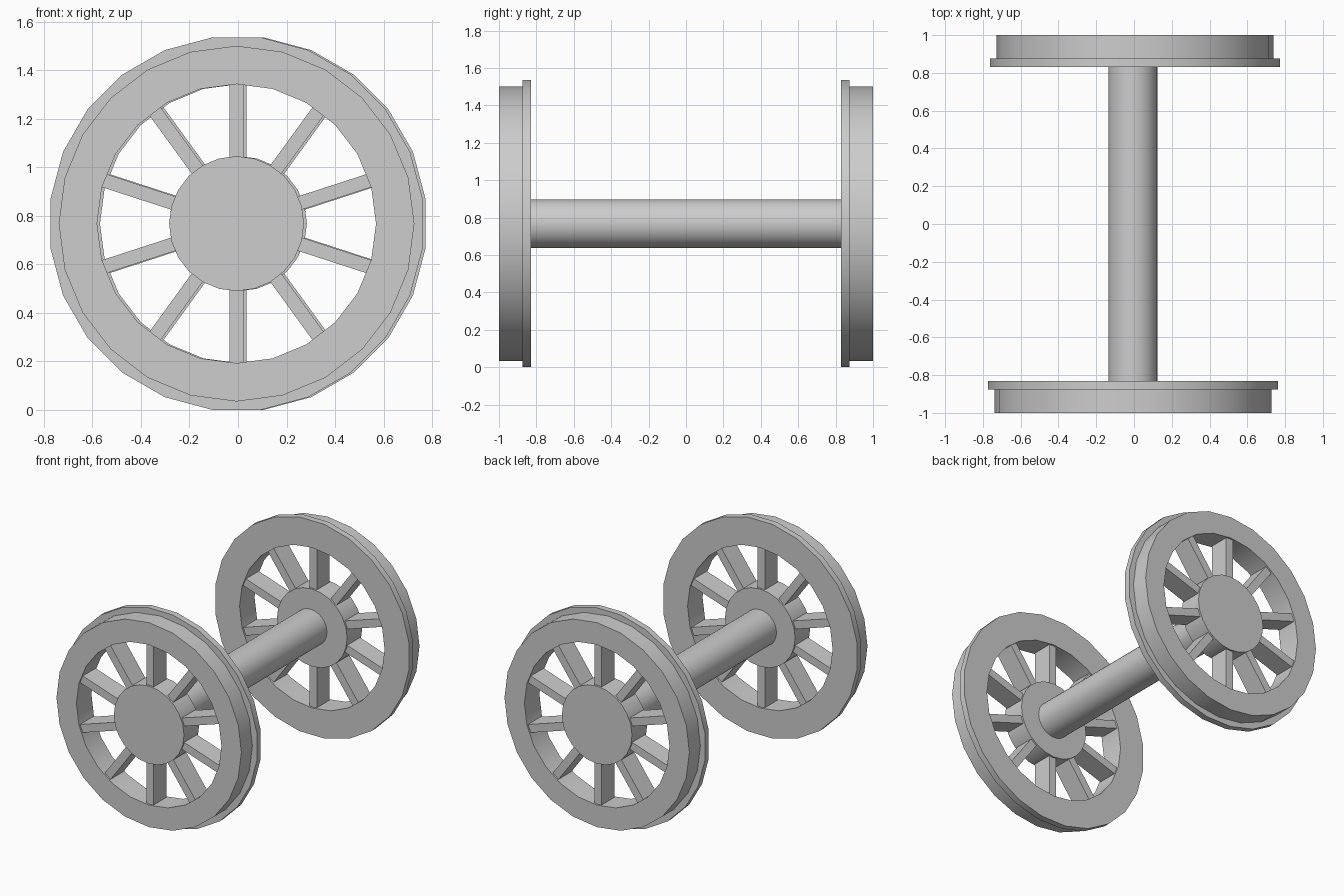
import bpy, bmesh, math
from mathutils import Matrix

if "Cube" in bpy.data.objects:
    bpy.data.objects.remove(bpy.data.objects["Cube"])

CZ = 0.767      # axle height
SIDES = 24
SHIFT = 0.006   # small sideways offset of each wheel

steel = bpy.data.materials.new("light grey steel")
steel.diffuse_color = (0.61, 0.61, 0.61, 1)
steel.use_nodes = True
steel.node_tree.nodes["Principled BSDF"].inputs["Base Color"].default_value = steel.diffuse_color


def finish(name, bm, matrix):
    bm.transform(matrix)
    bmesh.ops.recalc_face_normals(bm, faces=bm.faces)
    mesh = bpy.data.meshes.new(name)
    bm.to_mesh(mesh)
    bm.free()
    mesh.materials.append(steel)
    obj = bpy.data.objects.new(name, mesh)
    bpy.context.collection.objects.link(obj)
    bpy.ops.object.select_all(action='DESELECT')
    obj.select_set(True)
    bpy.context.view_layer.objects.active = obj
    bpy.ops.object.shade_smooth_by_angle(angle=math.radians(30))
    return obj


def cylinder(name, radius, y0, y1, sides, matrix):
    bm = bmesh.new()
    bmesh.ops.create_cone(bm, cap_ends=True, segments=sides, radius1=radius,
                          radius2=radius, depth=y1 - y0)
    place = Matrix.Translation((0, (y0 + y1) / 2, 0)) @ Matrix.Rotation(math.pi / 2, 4, 'X')
    return finish(name, bm, matrix @ place)


def rim(name, matrix):
    # closed profile of (radius, y, turn in steps), flange turned half a step
    profile = [(0.575, -1, 0), (0.733, -1, 0), (0.733, -0.875, 0),
               (0.774, -0.875, 0.5), (0.774, -0.83, 0.5), (0.575, -0.83, 0)]
    bm = bmesh.new()
    rings = []
    for r, y, turn in profile:
        angles = [2 * math.pi * (i + turn) / SIDES for i in range(SIDES)]
        rings.append([bm.verts.new((r * math.cos(a), y, r * math.sin(a))) for a in angles])
    for k, a in enumerate(rings):
        b = rings[(k + 1) % len(rings)]
        for i in range(SIDES):
            j = (i + 1) % SIDES
            bm.faces.new((a[i], a[j], b[j], b[i]))
    return finish(name, bm, matrix)


def spokes(name, matrix):
    # ten bars from the hub to the rim
    bm = bmesh.new()
    for i in range(10):
        m = (Matrix.Rotation(math.radians(36 * i), 4, 'Y')
             @ Matrix.Translation((0, -0.915, 0.42))
             @ Matrix.Diagonal((0.057, 0.145, 0.33, 1)))
        bmesh.ops.create_cube(bm, size=1, matrix=m)
    return finish(name, bm, matrix)


# two mirrored wheels, each turned outward
for side, turn in (("front", 0), ("back", math.pi)):
    m = (Matrix.Translation((0, 0, CZ)) @ Matrix.Rotation(turn, 4, 'Z')
         @ Matrix.Translation((-SHIFT, 0, 0)))
    rim(side + "_rim", m)
    spokes(side + "_spokes", m)
    cylinder(side + "_hub", 0.278, -1, -0.83, SIDES, m)

# axle joining the hubs
cylinder("axle", 0.13, -0.86, 0.86, 32, Matrix.Translation((-SHIFT, 0, CZ)))
